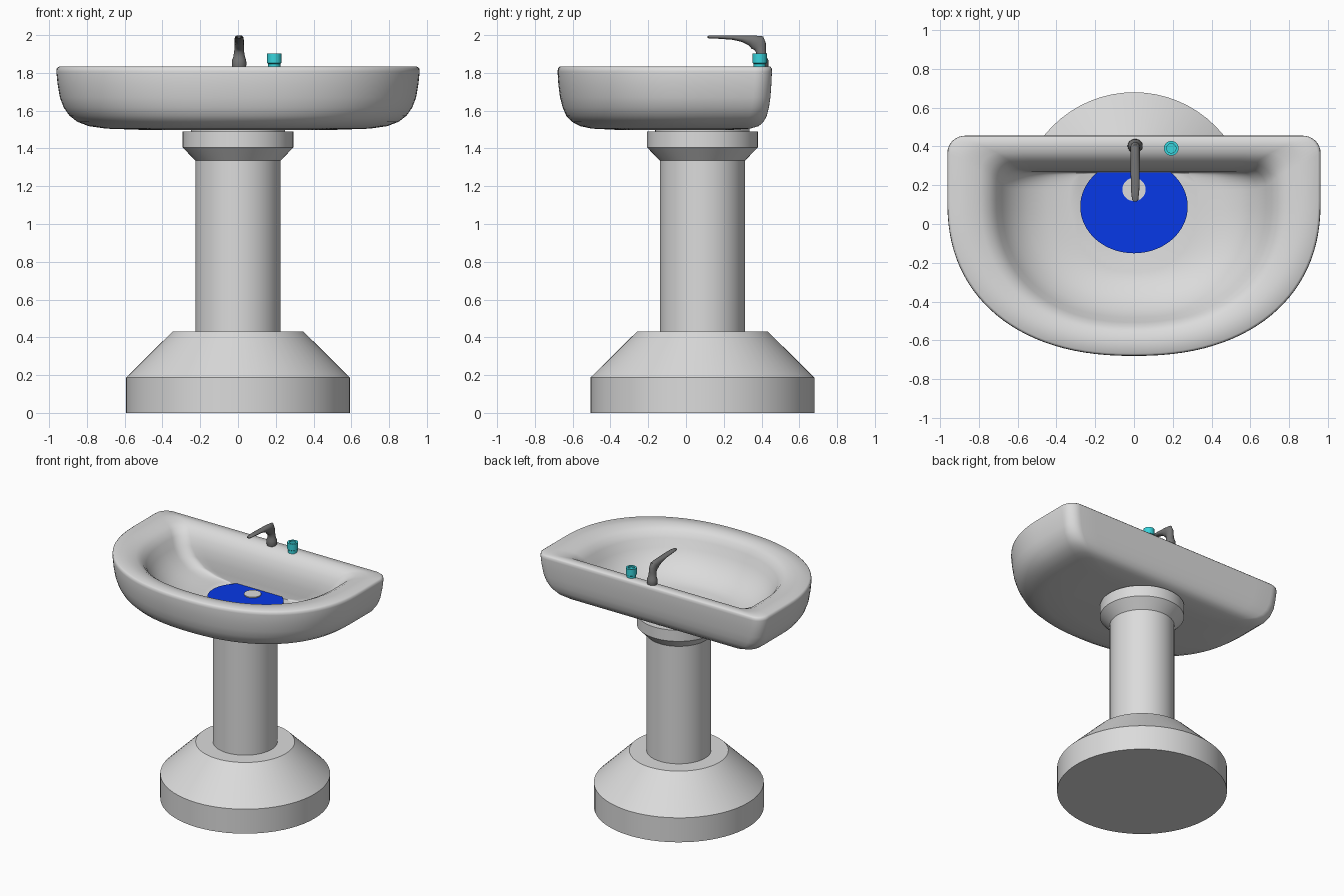
import bpy, bmesh, math
from math import sin, cos, pi, radians


def material(name, rgb):
    m = bpy.data.materials.new(name)
    m.diffuse_color = (*rgb, 1)
    return m


GREY = material("ceramic_grey", (0.71, 0.71, 0.71))
DARK = material("dark_metal", (0.18, 0.18, 0.18))
CYAN = material("cyan", (0.04, 0.66, 0.72))
BLUE = material("water_blue", (0.002, 0.04, 0.80))


def loft(name, rings, mat, angle=30):
    """Skin a list of equal-length rings and cap both ends."""
    bm = bmesh.new()
    vs = [[bm.verts.new(p) for p in r] for r in rings]
    n = len(vs[0])
    for a, b in zip(vs, vs[1:]):
        for i in range(n):
            j = (i + 1) % n
            bm.faces.new((a[i], a[j], b[j], b[i]))
    bm.faces.new(vs[0])
    bm.faces.new(vs[-1])
    bmesh.ops.recalc_face_normals(bm, faces=bm.faces)
    me = bpy.data.meshes.new(name)
    bm.to_mesh(me)
    bm.free()
    me.materials.append(mat)
    me.shade_smooth()
    me.set_sharp_from_angle(angle=radians(angle))
    ob = bpy.data.objects.new(name, me)
    bpy.context.collection.objects.link(ob)
    return ob


def lathe(name, centre, profile, mat, n=48, sy=1.0):
    """Stack of circles (radius, z) around a vertical axis."""
    cx, cy = centre
    return loft(name, [[(cx + r * cos(2 * pi * i / n), cy + sy * r * sin(2 * pi * i / n), z)
                        for i in range(n)] for r, z in profile], mat)


def outline(w, yb, yf, z, r=0.09, y0=0.12, e=2 / 2.27):
    """Basin plan: bulging front, straight back with rounded corners."""
    pts = []
    for i in range(57):
        a = pi * i / 56
        c = cos(a)
        pts.append((math.copysign(abs(c) ** e, c) * w, y0 - (y0 - yf) * abs(sin(a)) ** e, z))
    for i in range(9):
        a = pi - pi / 2 * i / 8
        pts.append((-w + r + r * cos(a), yb - r + r * sin(a), z))
    for i in range(1, 12):
        pts.append(((-w + r) * (1 - i / 6), yb, z))
    for i in range(9):
        a = pi / 2 - pi / 2 * i / 8
        pts.append((w - r + r * cos(a), yb - r + r * sin(a), z))
    return pts


# Pedestal
lathe("pedestal", (0, 0.087),
      [(0.592, 0), (0.592, 0.188), (0.345, 0.432), (0.225, 0.432), (0.225, 1.335),
       (0.293, 1.405), (0.293, 1.49)], GREY, 64)
lathe("pedestal_neck", (0, 0.087), [(0.25, 1.48), (0.25, 1.51)], GREY, 48)

# Basin: half width, back y, front y, height; outside upward, then down into the bowl
basin = [(0.50, 0.24, -0.36, 1.498), (0.70, 0.34, -0.50, 1.505), (0.79, 0.385, -0.56, 1.518),
         (0.85, 0.411, -0.604, 1.541), (0.892, 0.428, -0.634, 1.573),
         (0.923, 0.439, -0.653, 1.617), (0.943, 0.447, -0.667, 1.67),
         (0.955, 0.452, -0.676, 1.74), (0.962, 0.455, -0.68, 1.805),
         (0.960, 0.454, -0.678, 1.824), (0.948, 0.446, -0.668, 1.833),
         (0.86, 0.40, -0.60, 1.831), (0.79, 0.365, -0.557, 1.822), (0.745, 0.335, -0.53, 1.80),
         (0.71, 0.305, -0.507, 1.76), (0.68, 0.282, -0.482, 1.70), (0.63, 0.27, -0.44, 1.635),
         (0.55, 0.267, -0.37, 1.57), (0.45, 0.265, -0.30, 1.535), (0.33, 0.263, -0.25, 1.518)]
loft("basin", [outline(*b) for b in basin], GREY, 70)

# Water and drain
lathe("water", (0, 0.09), [(0.277, 1.518), (0.277, 1.528)], BLUE, 64, 0.87)
lathe("drain", (0, 0.178), [(0.06, 1.52), (0.06, 1.535)], GREY, 32)

# Faucet: y, z, bend angle, half thickness, half width
faucet = [(0.402, 1.825, 0, 0.032, 0.034), (0.402, 1.845, 0, 0.036, 0.039),
          (0.402, 1.868, 0, 0.034, 0.037), (0.400, 1.885, 0, 0.027, 0.031),
          (0.397, 1.915, 12, 0.027, 0.026), (0.391, 1.942, 30, 0.036, 0.025),
          (0.378, 1.960, 48, 0.045, 0.025), (0.345, 1.972, 66, 0.029, 0.025),
          (0.30, 1.981, 76, 0.018, 0.024),
          (0.25, 1.987, 84, 0.012, 0.023), (0.17, 1.990, 88, 0.009, 0.021),
          (0.125, 1.990, 90, 0.008, 0.016), (0.115, 1.990, 90, 0.005, 0.009)]
rings = []
for y, z, deg, a, b in faucet:
    t = radians(deg)
    rings.append([(0.006 + b * cos(2 * pi * i / 24), y + a * sin(2 * pi * i / 24) * cos(t),
                   z + a * sin(2 * pi * i / 24) * sin(t)) for i in range(24)])
loft("faucet", rings, DARK, 50)

# Push button with a shallow recess in its top
lathe("button", (0.192, 0.39),
      [(0.032, 1.825), (0.032, 1.848), (0.038, 1.852), (0.038, 1.902), (0.024, 1.902),
       (0.024, 1.892)], CYAN, 32)
